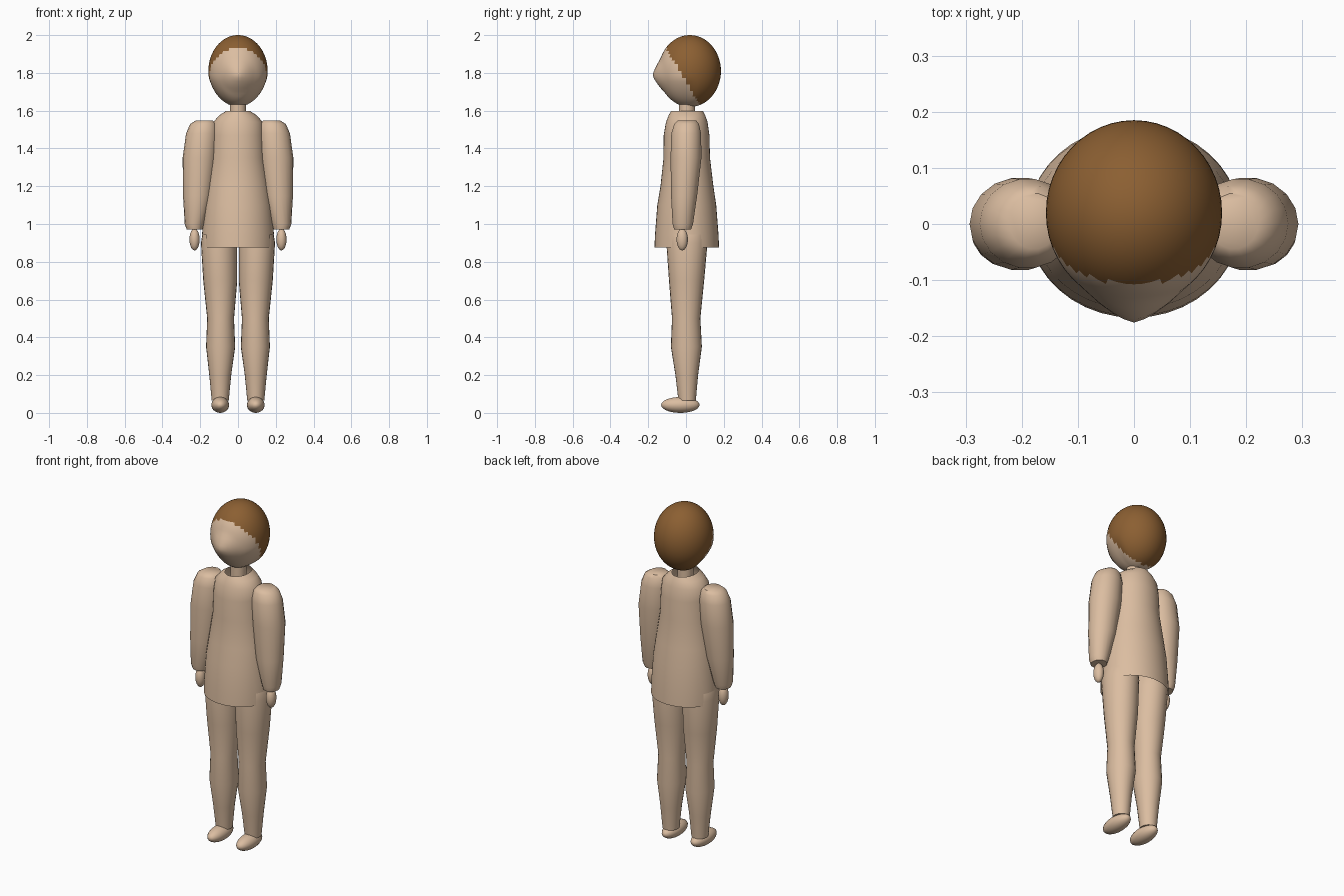
import bpy
import bmesh
import math
from mathutils import Vector

cube = bpy.data.objects.get("Cube")
if cube:
    bpy.data.objects.remove(cube, do_unlink=True)


def material(name, color):
    mat = bpy.data.materials.new(name)
    mat.use_nodes = True
    mat.diffuse_color = color
    mat.node_tree.nodes["Principled BSDF"].inputs["Base Color"].default_value = color
    return mat


skin = material("skin_tan", (0.71, 0.51, 0.355, 1))
hair = material("hair_brown", (0.26, 0.115, 0.032, 1))


def finish(bm, name, mats=(skin,), angle=50):
    bmesh.ops.recalc_face_normals(bm, faces=bm.faces)
    mesh = bpy.data.meshes.new(name)
    bm.to_mesh(mesh)
    bm.free()
    for mat in mats:
        mesh.materials.append(mat)
    obj = bpy.data.objects.new(name, mesh)
    bpy.context.collection.objects.link(obj)
    bpy.ops.object.select_all(action="DESELECT")
    obj.select_set(True)
    bpy.context.view_layer.objects.active = obj
    bpy.ops.object.shade_smooth_by_angle(angle=math.radians(angle))
    return obj


def loft(rings, sides, capped=True, side=1):
    """Skin a stack of ellipses given as (z, rx, ry, cx, cy)."""
    bm = bmesh.new()
    loops = []
    for z, rx, ry, cx, cy in rings:
        turns = [2 * math.pi * i / sides for i in range(sides)]
        loops.append([bm.verts.new((side * (cx + rx * math.cos(a)), cy + ry * math.sin(a), z))
                      for a in turns])
    for a, b in zip(loops, loops[1:]):
        for i in range(sides):
            j = (i + 1) % sides
            bm.faces.new((a[i], a[j], b[j], b[i]))
    if capped:
        bm.faces.new(loops[0])
        bm.faces.new(loops[-1])
    return bm


def ellipsoid(center, radii, u=24, v=14):
    bm = bmesh.new()
    bmesh.ops.create_uvsphere(bm, u_segments=u, v_segments=v, radius=1)
    for vert in bm.verts:
        vert.co = Vector(c + r * p for c, r, p in zip(center, radii, vert.co))
    return bm


# Head: narrowed jaw, pointed nose, hair on the faces behind a slanted line
head = ellipsoid((0, 0.02, 1.81), (0.157, 0.165, 0.19), 48, 32)
nose = Vector((0, -0.145, 1.785))
for v in head.verts:
    if v.co.y < 0.06:
        drop = max(0, 1.77 - v.co.z) / 0.15
        v.co.x *= 1 - 0.2 * drop * min(1, (0.06 - v.co.y) / 0.05)
    reach = Vector((v.co.x, v.co.z - nose.z)).length
    if v.co.y < 0:
        v.co.y -= 0.034 * max(0, 1 - reach / 0.09)
for f in head.faces:
    c = f.calc_center_median()
    f.material_index = int(c.y > -0.116 + 0.6 * (1.947 - c.z))
finish(head, "head", (skin, hair))

# Neck
finish(loft([(1.5, 0.043, 0.043, 0, 0.005), (1.66, 0.043, 0.043, 0, 0.005)], 24), "neck")

# Long tunic with an open collar and hem, slit at both sides
tunic = loft([
    (1.597, 0.065, 0.085, 0, 0.005),
    (1.575, 0.1, 0.097, 0, 0.005),
    (1.54, 0.13, 0.11, 0, 0.004),
    (1.47, 0.138, 0.121, 0, 0.003),
    (1.35, 0.142, 0.123, 0, 0.004),
    (1.2, 0.166, 0.14, 0, 0.005),
    (1.1, 0.18, 0.156, 0, 0.004),
    (0.945, 0.19, 0.168, 0, 0.004),
    (0.875, 0.19, 0.171, 0, 0.004),
], 40, capped=False)
slits = [f for f in tunic.faces
         if f.calc_center_median().z < 0.94 and abs(f.calc_center_median().y - 0.004) < 0.08]
bmesh.ops.delete(tunic, geom=slits, context="FACES")
finish(tunic, "tunic")

arm_rings = [
    (1.548, 0.045, 0.05, 0.178, 0.005),
    (1.53, 0.07, 0.066, 0.183, 0.003),
    (1.48, 0.085, 0.08, 0.19, 0.001),
    (1.35, 0.09, 0.083, 0.203, 0),
    (1.15, 0.077, 0.07, 0.214, -0.01),
    (1.0, 0.051, 0.055, 0.231, -0.017),
    (0.972, 0.042, 0.046, 0.23, -0.018),
]
leg_rings = [
    (1.02, 0.065, 0.08, 0.1, 0.005),
    (0.95, 0.088, 0.105, 0.1, 0.005),
    (0.9, 0.096, 0.109, 0.1, 0.005),
    (0.7, 0.09, 0.093, 0.094, 0.003),
    (0.5, 0.071, 0.075, 0.092, 0.001),
    (0.35, 0.077, 0.082, 0.092, 0.002),
    (0.2, 0.058, 0.06, 0.094, 0.004),
    (0.065, 0.045, 0.046, 0.094, 0.006),
]

# Paired limbs
for label, s in (("left", 1), ("right", -1)):
    finish(loft(arm_rings, 18, side=s), label + "_arm")
    finish(ellipsoid((s * 0.23, -0.02, 0.918), (0.027, 0.03, 0.058)), label + "_hand")
    finish(loft(leg_rings, 24, side=s), label + "_leg")
    finish(ellipsoid((s * 0.094, -0.03, 0.042), (0.047, 0.102, 0.042)), label + "_foot")
